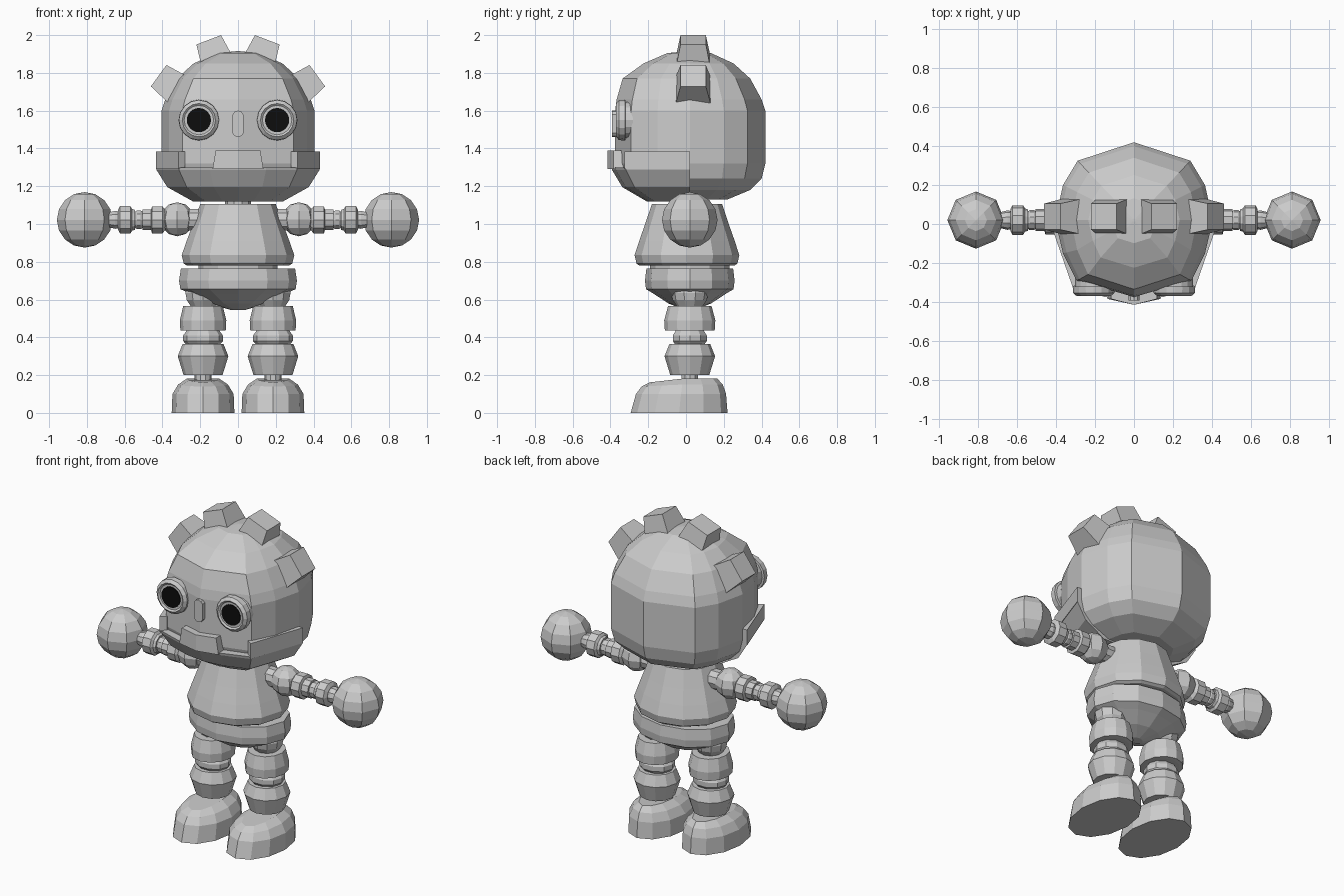
import bpy, bmesh, math
from mathutils import Vector

if "Cube" in bpy.data.objects:
    bpy.data.objects.remove(bpy.data.objects["Cube"])


def mat(name, v):
    m = bpy.data.materials.new(name)
    m.diffuse_color = (v, v, v, 1)
    m.use_nodes = True
    m.node_tree.nodes["Principled BSDF"].inputs["Base Color"].default_value = m.diffuse_color
    return m


GREY = mat("body grey", 0.6)
BLACK = mat("eye black", 0.004)
CY = 0.02  # depth of the body axis


def finish(name, bm, m):
    bmesh.ops.recalc_face_normals(bm, faces=bm.faces)
    me = bpy.data.meshes.new(name)
    bm.to_mesh(me)
    bm.free()
    me.materials.append(m)
    ob = bpy.data.objects.new(name, me)
    bpy.context.collection.objects.link(ob)
    return ob


def loft(name, rings, m=GREY):
    """Skin equal-length closed rings and cap both ends."""
    bm = bmesh.new()
    vs = [[bm.verts.new(p) for p in r] for r in rings]
    n = len(vs[0])
    for a, b in zip(vs, vs[1:]):
        for i in range(n):
            j = (i + 1) % n
            bm.faces.new((a[i], a[j], b[j], b[i]))
    bm.faces.new(vs[0])
    bm.faces.new(vs[-1])
    return finish(name, bm, m)


def turned(name, profile, axis, c, n=12, sq=(1, 1), m=GREY):
    """Solid of revolution: profile holds (radius, position on axis)."""
    rings = []
    for r, t in profile:
        ring = []
        for i in range(n):
            a = 2 * math.pi * i / n
            u, v = r * sq[0] * math.cos(a), r * sq[1] * math.sin(a)
            ring.append({'x': (t, c[0] + u, c[1] + v),
                         'y': (c[0] + u, t, c[1] + v),
                         'z': (c[0] + u, c[1] + v, t)}[axis])
        rings.append(ring)
    return loft(name, rings, m)


def ball(name, c, r, seg=8, rings=8):
    bm = bmesh.new()
    bmesh.ops.create_uvsphere(bm, u_segments=seg, v_segments=rings, radius=r)
    bmesh.ops.translate(bm, verts=bm.verts, vec=c)
    return finish(name, bm, GREY)


# head: one faceted outline scaled up the height, with flatter forehead
half = [(0, 0.42), (0.29, 0.325), (0.365, 0.2), (0.405, CY),
        (0.365, -0.15), (0.295, -0.29), (0, -0.375)]
outline = half + [(-x, y) for x, y in half[-2:0:-1]]
head = []
for s, f, z in [(0.5, 0.5, 1.13), (0.8, 0.8, 1.18), (0.95, 0.93, 1.24),
                (1, 1, 1.32), (1, 1, 1.6), (0.95, 0.98, 1.66),
                (0.8, 0.9, 1.77), (0.58, 0.62, 1.85), (0.28, 0.3, 1.905),
                (0.02, 0.02, 1.915)]:
    head.append([(x * s, CY + (y - CY) * (s if y >= CY else f), z)
                 for x, y in outline])
loft("head", head)

# jaw: front-half shell with raised cheeks and mouth block
jhalf = [(0.435, CY), (0.315, -0.32), (0.15, -0.375), (0, -0.395)]
jline = jhalf + [(-x, y) for x, y in jhalf[-2::-1]]
loft("jaw", [[(x * s, CY + (y - CY) * s, z) for x, y in jline]
             for s, z in [(0.55, 1.12), (0.86, 1.195), (0.99, 1.285), (1, 1.3)]])
for s in (1, -1):
    loft("jaw_cheek", [[(s * x, y, z) for x, y in
                        [(0.435, CY), (0.315, -0.325), (0.28, -0.3),
                         (0.28, -0.26), (0.38, CY)]] for z in (1.29, 1.385)])
loft("mouth_block", [[(-w, -0.3, z), (w, -0.3, z), (w, -0.385, z),
                      (0, -0.415, z), (-w, -0.385, z)]
                     for w, z in [(0.135, 1.29), (0.118, 1.39)]])

# nose capsule
nose = [(0.03 * math.cos(a), 1.53 + 0.03 * math.sin(a) +
         (0.04 if math.sin(a) > 0 else -0.04))
        for a in [math.pi * (i + 0.5) / 5 for i in range(10)]]
loft("nose", [[(x, y, z) for x, z in nose] for y in (-0.35, -0.392)])

for s in (1, -1):
    # eyes: tapered socket, stepped rim and pupil plate
    c = (s * 0.207, 1.55)
    turned("eye_rim", [(0.03, -0.25), (0.095, -0.28), (0.095, -0.32),
                       (0.108, -0.322), (0.106, -0.355), (0.088, -0.37),
                       (0.078, -0.362)], 'y', c, 16)
    turned("pupil", [(0.064, -0.36), (0.064, -0.367)], 'y', c, 24, m=BLACK)

    # crest blocks radiating from the crown
    for px, pz, deg in [(0.155, 1.975, 21), (0.42, 1.785, 54)]:
        a = math.radians(deg)
        d = Vector((s * math.sin(a), 0, math.cos(a)))
        t = Vector((d.z, 0, -d.x))
        p = Vector((s * px, 0.038, pz))
        loft("crest_block", [[p - d * depth + t * (u * w) + Vector((0, v * b, 0))
                              for u, v in [(-1, -1), (1, -1), (1, 1), (-1, 1)]]
                             for depth, w, b in [(0, 0.07, 0.067), (0.17, 0.092, 0.1)]])

    # arm: shoulder ball, stepped segments, elbow, forearm, wrist, hand
    ac = (CY, 1.022)
    ball("shoulder", (s * 0.322, CY, 1.025), 0.09, 8, 6)
    turned("arm_socket", [(0.06, s * 0.2), (0.06, s * 0.32)], 'x', ac, 10)
    turned("upper_arm", [(0.05, s * 0.38), (0.075, s * 0.4), (0.075, s * 0.455),
                         (0.057, s * 0.46), (0.057, s * 0.505)], 'x', ac, 10)
    turned("elbow", [(0.035, s * 0.49), (0.052, s * 0.515), (0.052, s * 0.535),
                     (0.035, s * 0.56)], 'x', ac, 10)
    turned("forearm", [(0.055, s * 0.545), (0.06, s * 0.56), (0.076, s * 0.57),
                       (0.076, s * 0.625), (0.055, s * 0.635)], 'x', ac, 10)
    turned("wrist", [(0.045, s * 0.62), (0.05, s * 0.65), (0.04, s * 0.69)],
           'x', ac, 10)
    ball("hand", (s * 0.812, CY, 1.022), 0.147, 8, 8)

    # leg: hip ball, thigh, knee, shin, ankle
    lc = (s * 0.185, CY)
    ball("hip", (s * 0.185, CY, 0.635), 0.098, 10, 8)
    turned("thigh", [(0.1, 0.435), (0.12, 0.437), (0.123, 0.49), (0.105, 0.565)],
           'z', lc, 12, (1, 1.1))
    turned("knee", [(0.08, 0.35), (0.105, 0.38), (0.105, 0.41), (0.08, 0.445)],
           'z', lc, 10, (1, 0.9))
    turned("shin", [(0.103, 0.2), (0.134, 0.3), (0.108, 0.365)], 'z', lc, 12)
    turned("ankle", [(0.045, 0.17), (0.045, 0.21)], 'z', lc, 10)

    # foot: oval rings, toe slopes forward
    loft("foot", [[(s * 0.185 + hx * math.cos(a),
                    (y0 + y1) / 2 + (y1 - y0) / 2 * math.sin(a),
                    z - max(0, -math.sin(a)) * dip)
                   for a in [math.tau * i / 12 for i in range(12)]]
                  for z, hx, y0, y1, dip in [(0, 0.166, -0.293, 0.22, 0),
                                             (0.1, 0.162, -0.265, 0.212, 0),
                                             (0.15, 0.132, -0.235, 0.195, 0.01),
                                             (0.182, 0.085, -0.19, 0.165, 0.02)]])

# torso, neck and waist
turned("torso", [(0.27, 0.78), (0.287, 0.79), (0.298, 0.835), (0.272, 0.91),
                 (0.238, 1.0), (0.2, 1.105)], 'z', (0, CY - 0.015), 12, (1, 0.93))
turned("neck", [(0.07, 1.09), (0.07, 1.15)], 'z', (0, CY), 10)
turned("waist", [(0.21, 0.75), (0.21, 0.8)], 'z', (0, CY), 12)

# pelvis with tapered underside
turned("pelvis", [(0.04, 0.545), (0.15, 0.58), (0.25, 0.63), (0.305, 0.655),
                  (0.312, 0.7), (0.302, 0.765)], 'z', (0, CY), 12, (1, 0.76))
